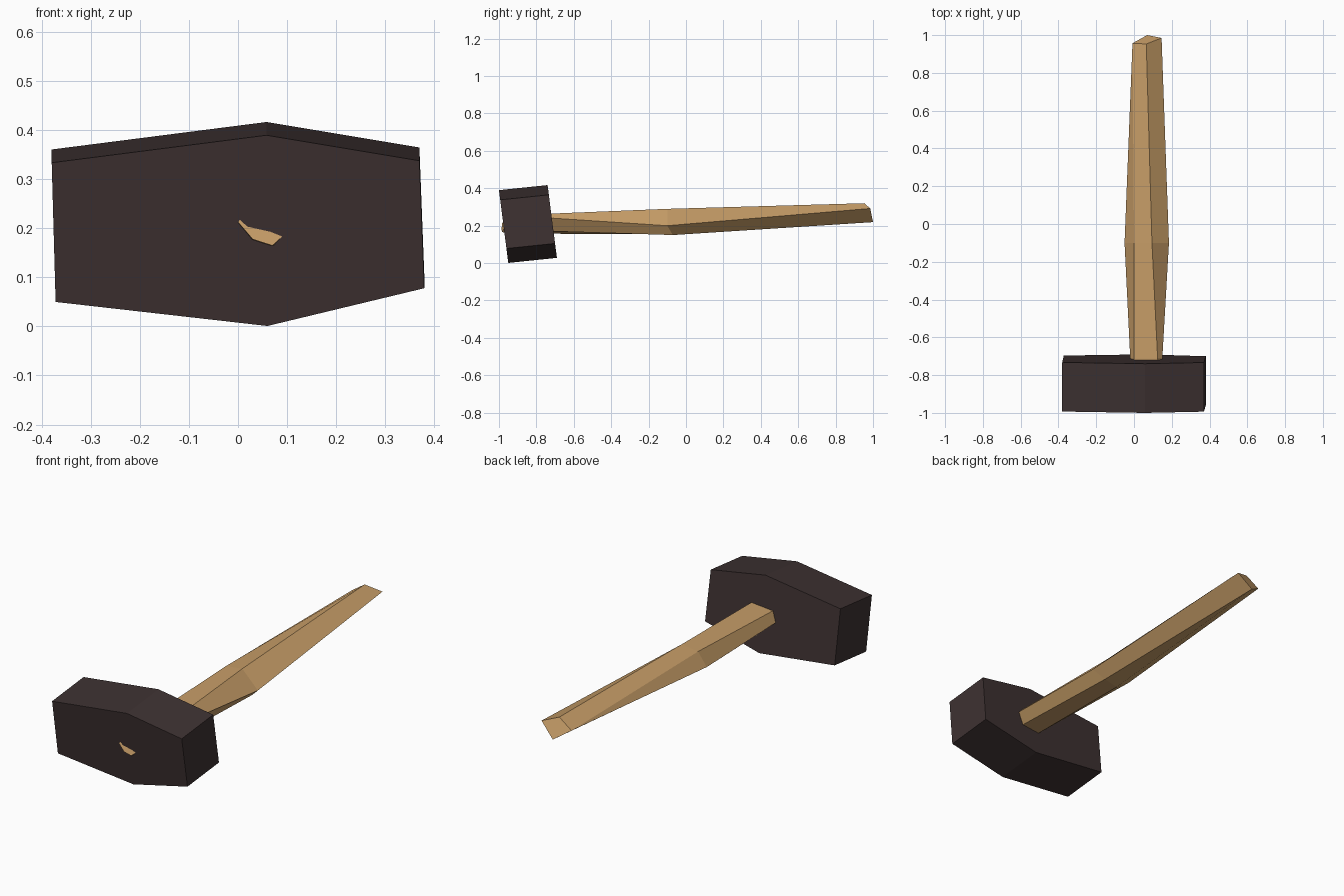
import bpy
import bmesh
from mathutils import Vector

cube = bpy.data.objects.get("Cube")
if cube:
    bpy.data.objects.remove(cube, do_unlink=True)


def make_material(name, rgb):
    mat = bpy.data.materials.new(name)
    mat.use_nodes = True
    mat.diffuse_color = (*rgb, 1)
    mat.node_tree.nodes["Principled BSDF"].inputs["Base Color"].default_value = (*rgb, 1)
    return mat


def loft(name, rings, mat):
    """Skin matching rings of points and cap both ends, with flat faces."""
    bm = bmesh.new()
    loops = [[bm.verts.new(p) for p in ring] for ring in rings]
    for a, b in zip(loops, loops[1:]):
        for i in range(len(a)):
            j = (i + 1) % len(a)
            bm.faces.new((a[i], a[j], b[j], b[i]))
    bm.faces.new(loops[0])
    bm.faces.new(loops[-1])
    # Merge the edges that run together at a corner
    bmesh.ops.remove_doubles(bm, verts=bm.verts, dist=0.0005)
    bmesh.ops.recalc_face_normals(bm, faces=bm.faces)
    mesh = bpy.data.meshes.new(name)
    bm.to_mesh(mesh)
    bm.free()
    mesh.materials.append(mat)
    obj = bpy.data.objects.new(name, mesh)
    bpy.context.collection.objects.link(obj)
    return obj


iron = make_material("dark iron", (0.047, 0.031, 0.031))
wood = make_material("wood", (0.58, 0.345, 0.14))

# Hammer head: a six-sided profile on a leaning plane, swept backwards
profile = [(-0.38, 0.334), (0.058, 0.39), (0.37, 0.338),
           (0.38, 0.078), (0.06, 0.001), (-0.372, 0.05)]
front = [Vector((x, -1.0 + (0.39 - z) * 0.128, z)) for x, z in profile]
sweep = Vector((0, 0.26, 0.027))
sweep_tip = [p + sweep for p in front]
loft("hammer_head", [front, sweep_tip], iron)

# Handle: carved sections, order left, upper left, ridge, right, lower right, base
tip = [(0.0, -0.984, 0.213), (0.01, -0.968, 0.225), (0.11, -0.955, 0.25),
       (0.13, -0.955, 0.22), (0.07, -0.983, 0.165), (0.03, -0.986, 0.178)]
neck = [(-0.02, -0.71, 0.2), (0.0, -0.71, 0.255), (0.125, -0.71, 0.265),
        (0.15, -0.71, 0.24), (0.13, -0.71, 0.17), (0.03, -0.71, 0.157)]
swell = [(-0.05, -0.1, 0.21), (0.0, -0.1, 0.278), (0.095, -0.1, 0.29),
         (0.185, -0.1, 0.2), (0.13, -0.07, 0.15), (0.03, -0.1, 0.155)]
left, ridge = (-0.008, 0.957, 0.27), (0.065, 0.953, 0.32)
right, base = (0.146, 0.985, 0.292), (0.07, 1.0, 0.219)
butt = [left, left, ridge, right, base, base]
loft("handle", [tip, neck, swell, butt], wood)
